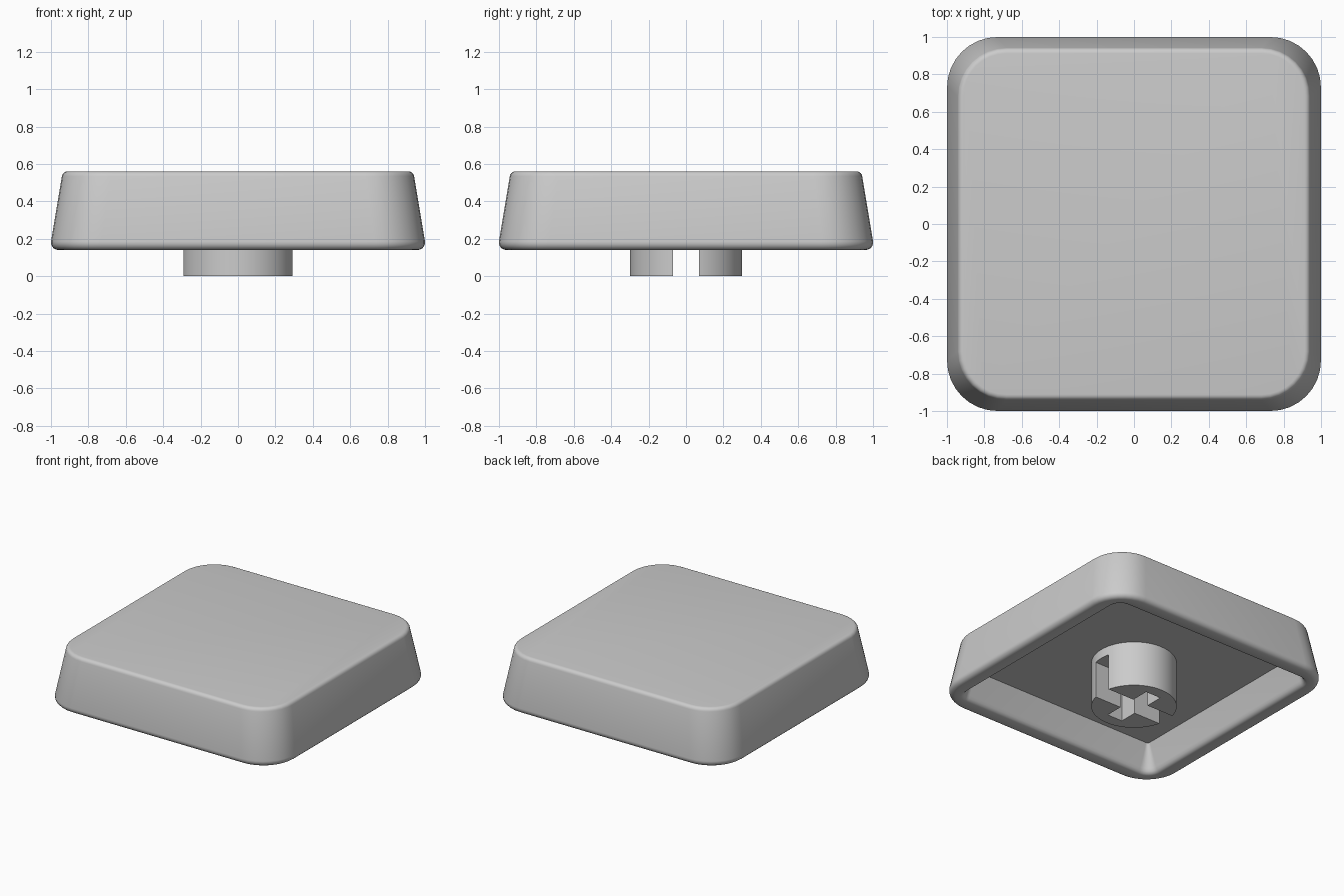
import bpy, bmesh, math

cube = bpy.data.objects.get("Cube")
if cube:
    bpy.data.objects.remove(cube, do_unlink=True)

grey = bpy.data.materials.new("grey_plastic")
grey.use_nodes = True
colour = (0.6, 0.6, 0.6, 1)
grey.diffuse_color = colour
grey.node_tree.nodes["Principled BSDF"].inputs["Base Color"].default_value = colour

STEPS = 8           # segments per rounded corner
TOP, RIM, CEILING = 0.56, 0.14, 0.35


def finish(obj, angle):
    obj.data.materials.append(grey)
    bpy.ops.object.select_all(action='DESELECT')
    obj.select_set(True)
    bpy.context.view_layer.objects.active = obj
    bpy.ops.object.shade_smooth_by_angle(angle=math.radians(angle))


def ring(bm, half, radius, z):
    """Rounded square of vertices at height z."""
    verts = []
    for quarter in range(4):
        mid = math.radians(45 + 90 * quarter)
        cx = math.copysign(half - radius, math.cos(mid))
        cy = math.copysign(half - radius, math.sin(mid))
        for i in range(STEPS + 1):
            a = math.radians(90) * (quarter + i / STEPS)
            verts.append(bm.verts.new((cx + radius * math.cos(a), cy + radius * math.sin(a), z)))
    return verts


def fillet(cx, cz, r, start, end, corner, n=5):
    """Arc of (half width, corner radius, height) sections."""
    out = []
    for i in range(n + 1):
        a = math.radians(start + (end - start) * i / n)
        dx = r * math.cos(a)
        out.append((cx + dx, corner + dx, cz + r * math.sin(a)))
    return out


# Hollow cap: top edge, tapered side, rounded rim, then cavity up to its ceiling
sections = fillet(0.912, TOP - 0.03, 0.03, 90, 8, 0.23)
sections += fillet(0.96, RIM + 0.04, 0.04, 8, -90, 0.23)
sections += [(0.895, 0.11, RIM), (0.88, 0.095, RIM + 0.006),
             (0.868, 0.085, RIM + 0.02), (0.862, 0.08, RIM + 0.04),
             (0.80, 0.02, CEILING)]
bm = bmesh.new()
rings = [ring(bm, *s) for s in sections]
bm.faces.new(rings[0])
bm.faces.new(rings[-1])
count = len(rings[0])
for a, b in zip(rings, rings[1:]):
    for i in range(count):
        j = (i + 1) % count
        bm.faces.new((a[i], b[i], b[j], a[j]))
bmesh.ops.recalc_face_normals(bm, faces=bm.faces)
mesh = bpy.data.meshes.new("cap_shell")
bm.to_mesh(mesh)
bm.free()
cap = bpy.data.objects.new("cap_shell", mesh)
bpy.context.collection.objects.link(cap)
finish(cap, 40)

# Round stem under the ceiling
depth = CEILING + 0.01
bpy.ops.mesh.primitive_cylinder_add(vertices=64, radius=0.3, depth=depth, location=(0, 0, depth / 2))
stem = bpy.context.object
stem.name = "stem"

# Cross socket: one slot runs right through, the other stops inside the wall
for length_x, length_y in ((0.8, 0.14), (0.13, 0.42)):
    bpy.ops.mesh.primitive_cube_add(size=1, location=(0, 0, 0.13))
    cutter = bpy.context.object
    cutter.name = "socket_cutter"
    cutter.scale = (length_x, length_y, 0.3)
    cutter.hide_render = True
    bpy.context.view_layer.update()
    mod = stem.modifiers.new("socket", 'BOOLEAN')
    mod.operation = 'DIFFERENCE'
    mod.solver = 'EXACT'
    mod.object = cutter
    bpy.context.view_layer.objects.active = stem
    bpy.ops.object.modifier_apply(modifier=mod.name)
    bpy.data.objects.remove(cutter, do_unlink=True)
finish(stem, 30)
